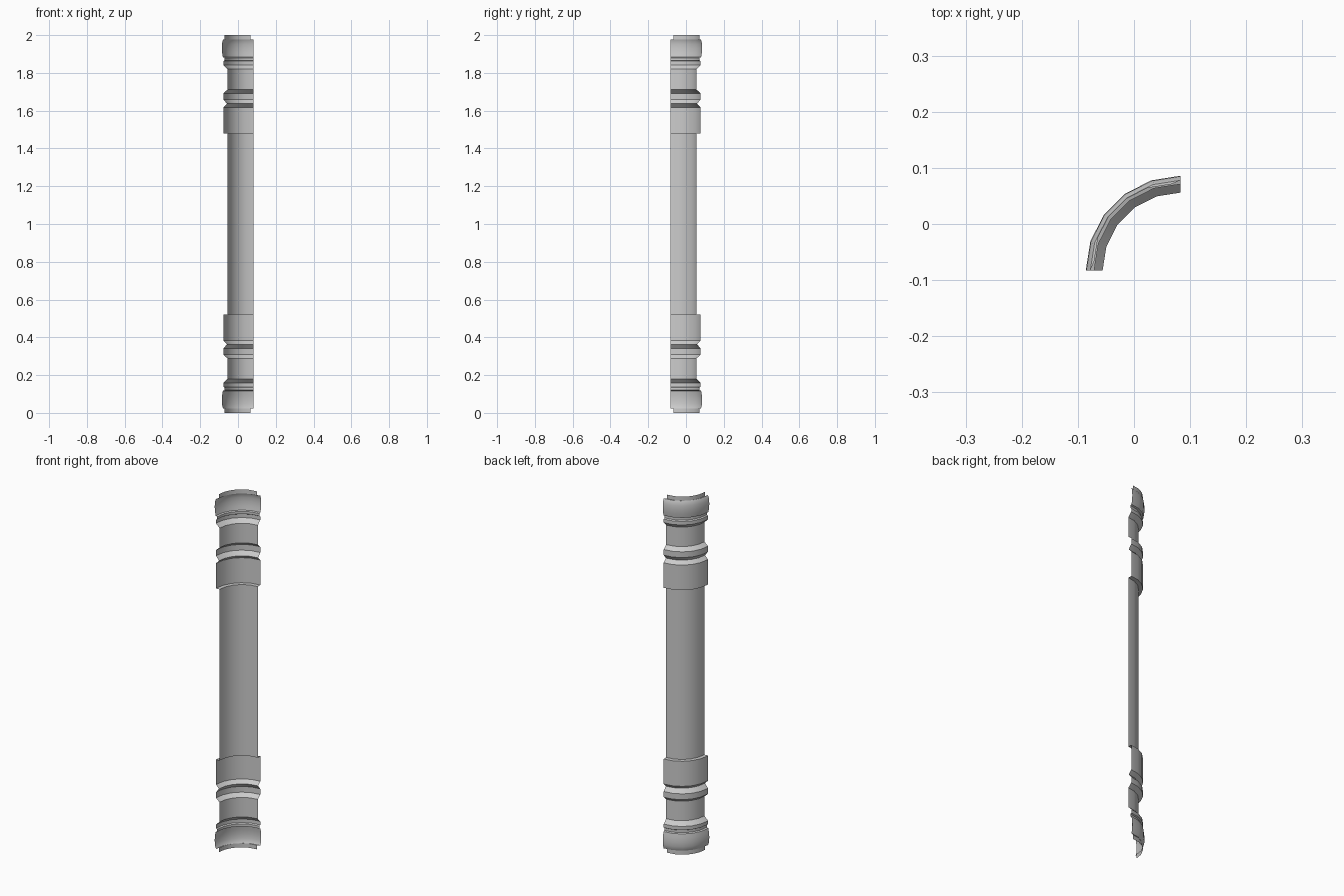
import bpy, math

if "Cube" in bpy.data.objects:
    bpy.data.objects.remove(bpy.data.objects["Cube"])

C = 0.083        # arc axis sits at (C, -C)
SEGS = 5         # quarter turn in five flat steps


def arc(r, z, c=C):
    return [(c - r * math.cos(a), -c + r * math.sin(a), z)
            for a in (math.pi / 2 * i / SEGS for i in range(SEGS + 1))]


def shell(name, rows, flip=False):
    """Loft an open quarter-round shell through rows of points."""
    n = SEGS + 1
    verts = [p for row in rows for p in row]
    faces = []
    for j in range(len(rows) - 1):
        for i in range(SEGS):
            a = j * n + i
            f = (a, a + n, a + n + 1, a + 1)
            faces.append(f if flip else f[::-1])
    me = bpy.data.meshes.new(name)
    me.from_pydata(verts, [], faces)
    # outward normals: away from the arc axis
    me.update()
    ob = bpy.data.objects.new(name, me)
    bpy.context.collection.objects.link(ob)
    bpy.context.view_layer.objects.active = ob
    ob.select_set(True)
    bpy.ops.object.shade_smooth_by_angle(angle=math.radians(30))
    ob.select_set(False)


# (radius, height) profiles of the upper end
collar = [(0.139, 1.478), (0.161, 1.478), (0.161, 1.618), (0.142, 1.637),
          (0.161, 1.66), (0.161, 1.692), (0.139, 1.711)]
neck = [(0.139, 1.711), (0.139, 1.82)]
cap = [(0.139, 1.82), (0.161, 1.842), (0.161, 1.862), (0.154, 1.866),
       (0.154, 1.88), (0.163, 1.883), (0.167, 1.905), (0.169, 1.93),
       (0.168, 1.952), (0.165, 1.968), (0.161, 1.977)]

# plain shaft
shell("shaft", [arc(0.139, 0.522), arc(0.139, 1.478)])

# mirrored upper and lower ends
for side in ("upper", "lower"):
    up = side == "upper"
    h = (lambda z: z) if up else (lambda z: 2 - z)
    for part, prof in (("collar", collar), ("neck", neck), ("cap", cap)):
        rows = [arc(r, h(z)) for r, z in prof]
        if part == "cap":      # inset end ring, smaller and shifted inward
            rows += [arc(0.138, h(1.977), 0.067), arc(0.138, h(2.0), 0.067)]
        shell(side + "_" + part, rows, flip=not up)
